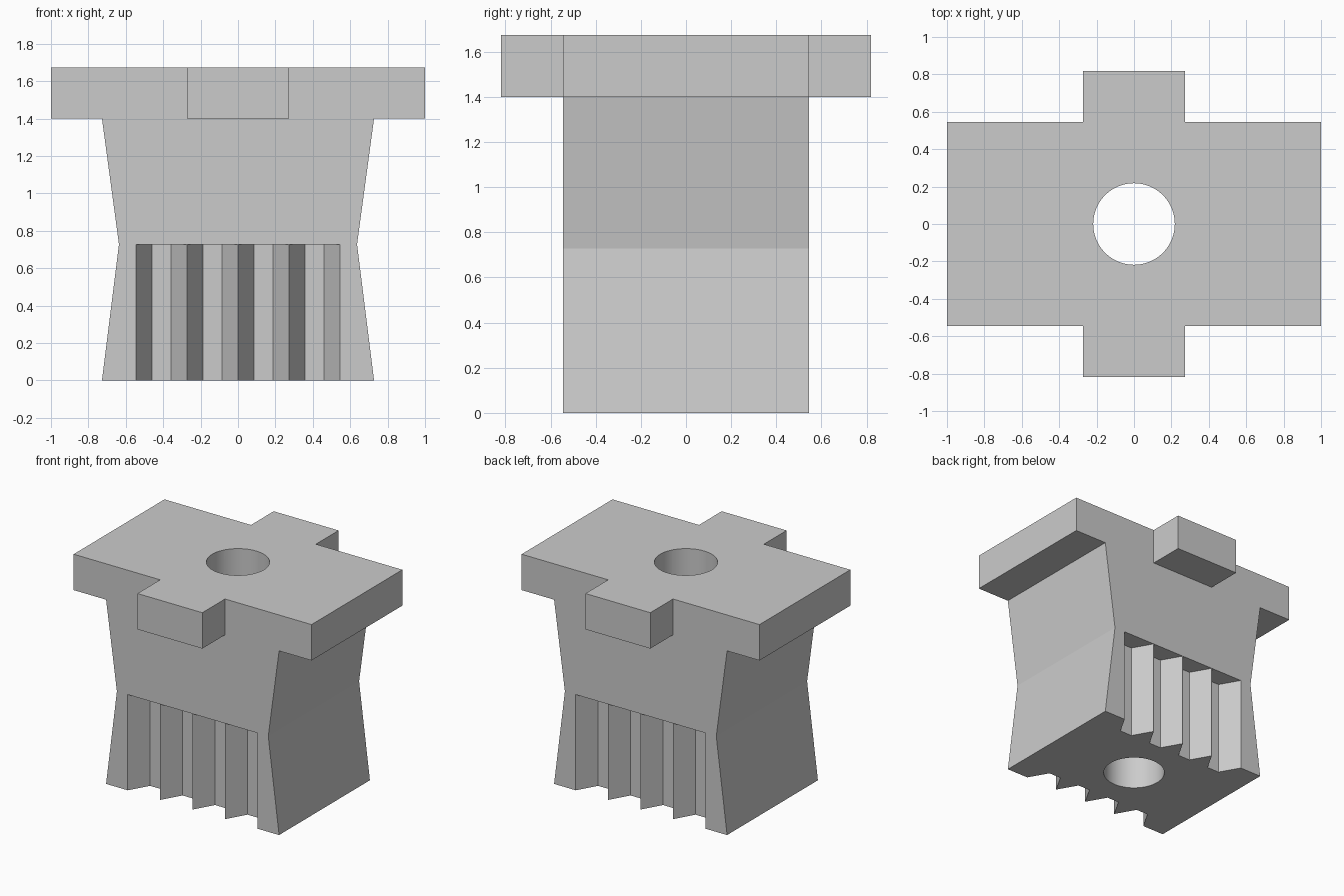
import bpy, bmesh, math
from mathutils import Vector

cube = bpy.data.objects.get("Cube")
if cube:
    bpy.data.objects.remove(cube, do_unlink=True)

U = 1 / 11                       # design module
HALF_DEPTH = 6 * U
PLATE_Z, TOP_Z, WAIST_Z = 1.4, 1.4 + 3 * U, 8 * U
PITCH, FLANK, GROOVE = 3 * U, 0.0855, 0.148

grey = bpy.data.materials.new("plain_grey")
grey.use_nodes = True
colour = (0.6, 0.6, 0.6, 1)
grey.diffuse_color = colour
grey.node_tree.nodes["Principled BSDF"].inputs["Base Color"].default_value = colour


def prism(name, outline, offset):
    """Solid made by sweeping a flat outline along an offset."""
    bm = bmesh.new()
    face = bm.faces.new([bm.verts.new(p) for p in outline])
    swept = bmesh.ops.extrude_face_region(bm, geom=[face])["geom"]
    bmesh.ops.translate(bm, vec=Vector(offset),
                        verts=[v for v in swept if isinstance(v, bmesh.types.BMVert)])
    bmesh.ops.recalc_face_normals(bm, faces=bm.faces)
    mesh = bpy.data.meshes.new(name)
    bm.to_mesh(mesh)
    bm.free()
    mesh.materials.append(grey)
    obj = bpy.data.objects.new(name, mesh)
    bpy.context.collection.objects.link(obj)
    return obj


def combine(target, tool, operation):
    """Apply a boolean and discard the tool."""
    mod = target.modifiers.new(operation.lower(), "BOOLEAN")
    mod.operation, mod.solver, mod.object = operation, "EXACT", tool
    graph = bpy.context.evaluated_depsgraph_get()
    mesh = bpy.data.meshes.new_from_object(target.evaluated_get(graph))
    target.modifiers.clear()
    target.data = mesh
    bpy.data.objects.remove(tool, do_unlink=True)


# Waisted body and overhanging top plate, one profile swept front to back
half = [(8 * U, 0), (7 * U, WAIST_Z), (8 * U, PLATE_Z), (1, PLATE_Z), (1, TOP_Z)]
profile = half + [(-x, z) for x, z in reversed(half)]
body = prism("notched_block", [(x, -HALF_DEPTH, z) for x, z in profile],
             (0, 2 * HALF_DEPTH, 0))

# Tabs at the front and back of the plate
tab_x, tab_y = 3 * U, 9 * U
tabs = prism("plate_tabs", [(sx * tab_x, sy * tab_y, PLATE_Z)
                            for sx, sy in ((-1, -1), (1, -1), (1, 1), (-1, 1))],
             (0, 0, TOP_Z - PLATE_Z))
combine(body, tabs, "UNION")

# Four vertical grooves on the front and on the back
for side in (-1, 1):
    comb = []
    for i in range(4):
        x = (i - 2) * PITCH
        lip = HALF_DEPTH + (0.001 if i else 0)
        floor = HALF_DEPTH - GROOVE
        comb += [(x, lip), (x + FLANK, floor), (x + PITCH - FLANK, floor)]
    comb += [(2 * PITCH, HALF_DEPTH), (2 * PITCH, 0.7), (-2 * PITCH, 0.7)]
    cutter = prism("groove_cutter", [(x, side * y, -0.1) for x, y in comb],
                   (0, 0, WAIST_Z + 0.1))
    combine(body, cutter, "DIFFERENCE")

# Round bore right through
turn = [2 * math.pi * i / 64 for i in range(64)]
bore = prism("bore_cutter", [(2.4 * U * math.cos(a), 2.4 * U * math.sin(a), -0.2)
                             for a in turn], (0, 0, 2.2))
combine(body, bore, "DIFFERENCE")

# Smooth bore wall, crisp edges elsewhere
bpy.ops.object.select_all(action="DESELECT")
body.select_set(True)
bpy.context.view_layer.objects.active = body
bpy.ops.object.shade_smooth_by_angle(angle=math.radians(12))
